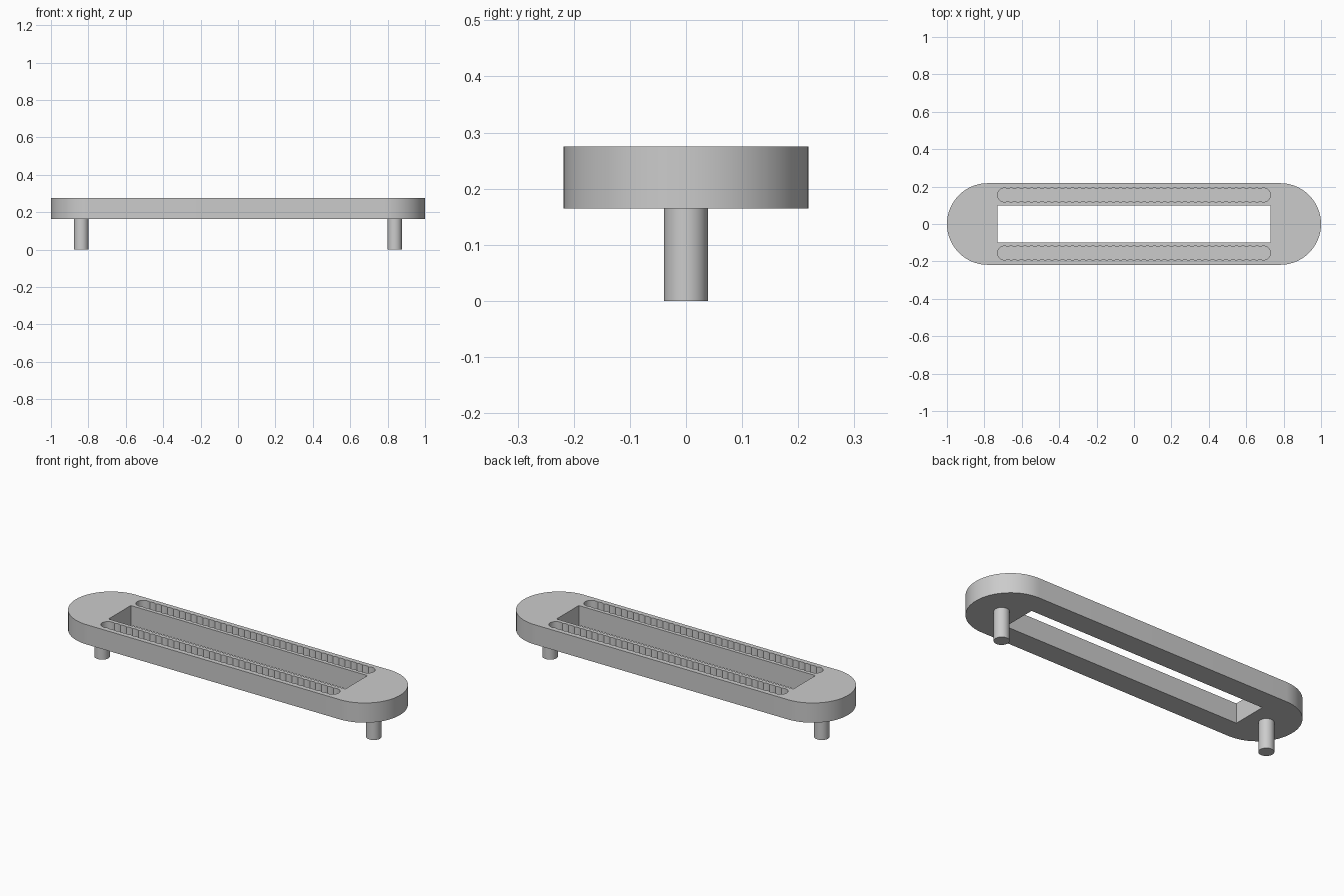
import bpy
import bmesh
from math import cos, sin, radians, pi

if "Cube" in bpy.data.objects:
    bpy.data.objects.remove(bpy.data.objects["Cube"], do_unlink=True)

BOTTOM, TOP = 0.165, 0.275      # slab heights
HALF_WIDTH = 0.218
FLOOR = 0.215                   # groove floor height
HOLE_R, HOLES = 0.037, 39       # overlapping round pockets in each groove
GROOVE_END, GROOVE_Y = 0.693, 0.155

grey = bpy.data.materials.new("light grey")
grey.use_nodes = True
colour = (0.6, 0.6, 0.6, 1)
grey.diffuse_color = colour
grey.node_tree.nodes["Principled BSDF"].inputs["Base Color"].default_value = colour


def arc(cx, cy, r, start, end, steps):
    """Points along an arc, angles in degrees."""
    angles = [radians(start + (end - start) * i / steps) for i in range(steps + 1)]
    return [(cx + r * cos(a), cy + r * sin(a)) for a in angles]


def prism(name, outline, z0, z1):
    """Solid made by extruding a flat outline upward."""
    bm = bmesh.new()
    base = bm.faces.new([bm.verts.new((x, y, z0)) for x, y in outline])
    result = bmesh.ops.extrude_face_region(bm, geom=[base], use_keep_orig=True)
    top = [v for v in result["geom"] if isinstance(v, bmesh.types.BMVert)]
    bmesh.ops.translate(bm, verts=top, vec=(0, 0, z1 - z0))
    bmesh.ops.recalc_face_normals(bm, faces=bm.faces)
    mesh = bpy.data.meshes.new(name)
    bm.to_mesh(mesh)
    bm.free()
    mesh.materials.append(grey)
    obj = bpy.data.objects.new(name, mesh)
    bpy.context.collection.objects.link(obj)
    return obj


def select(obj):
    bpy.ops.object.select_all(action="DESELECT")
    obj.select_set(True)
    bpy.context.view_layer.objects.active = obj


def cut(target, cutter):
    mod = target.modifiers.new("cut", "BOOLEAN")
    mod.operation, mod.solver, mod.object = "DIFFERENCE", "EXACT", cutter
    cutter.hide_render = True
    select(target)
    bpy.ops.object.modifier_apply(modifier=mod.name)
    bpy.data.objects.remove(cutter, do_unlink=True)


def smooth(obj):
    select(obj)
    bpy.ops.object.shade_smooth_by_angle(angle=radians(30))


def scalloped(cy):
    """Outline of a row of overlapping circles, counter-clockwise."""
    step = 2 * GROOVE_END / (HOLES - 1)
    half = math_half_angle(step)
    points = arc(GROOVE_END, cy, HOLE_R, -90 - half, 90 + half, 24)
    for i in range(HOLES - 2, 0, -1):
        points += arc(-GROOVE_END + i * step, cy, HOLE_R, 90 - half, 90 + half, 6)[1:]
    points += arc(-GROOVE_END, cy, HOLE_R, 90 - half, 270 + half, 24)[1:]
    for i in range(1, HOLES - 1):
        points += arc(-GROOVE_END + i * step, cy, HOLE_R, 270 - half, 270 + half, 6)[1:]
    return points[:-1]


def math_half_angle(step):
    """Half the arc, in degrees, that each pocket leaves on one side."""
    from math import asin, degrees
    return degrees(asin(step / 2 / HOLE_R))


# Slab with rounded ends
centre = 1 - HALF_WIDTH
slab = prism("slab", arc(centre, 0, HALF_WIDTH, -90, 90, 40)
             + arc(-centre, 0, HALF_WIDTH, 90, 270, 40), BOTTOM, TOP)

# Long rectangular opening
opening = [(-0.73, -0.098), (0.73, -0.098), (0.73, 0.098), (-0.73, 0.098)]
cut(slab, prism("opening_cutter", opening, BOTTOM - 0.1, TOP + 0.1))

# Scalloped grooves on both sides of the opening
for side in (-1, 1):
    cut(slab, prism("groove_cutter", scalloped(side * GROOVE_Y), FLOOR, TOP + 0.1))
smooth(slab)

# Mounting pins
for side, name in ((-1, "right_pin"), (1, "left_pin")):
    smooth(prism(name, arc(side * 0.838, 0, 0.039, 0, 360, 40)[:-1], 0, BOTTOM))
